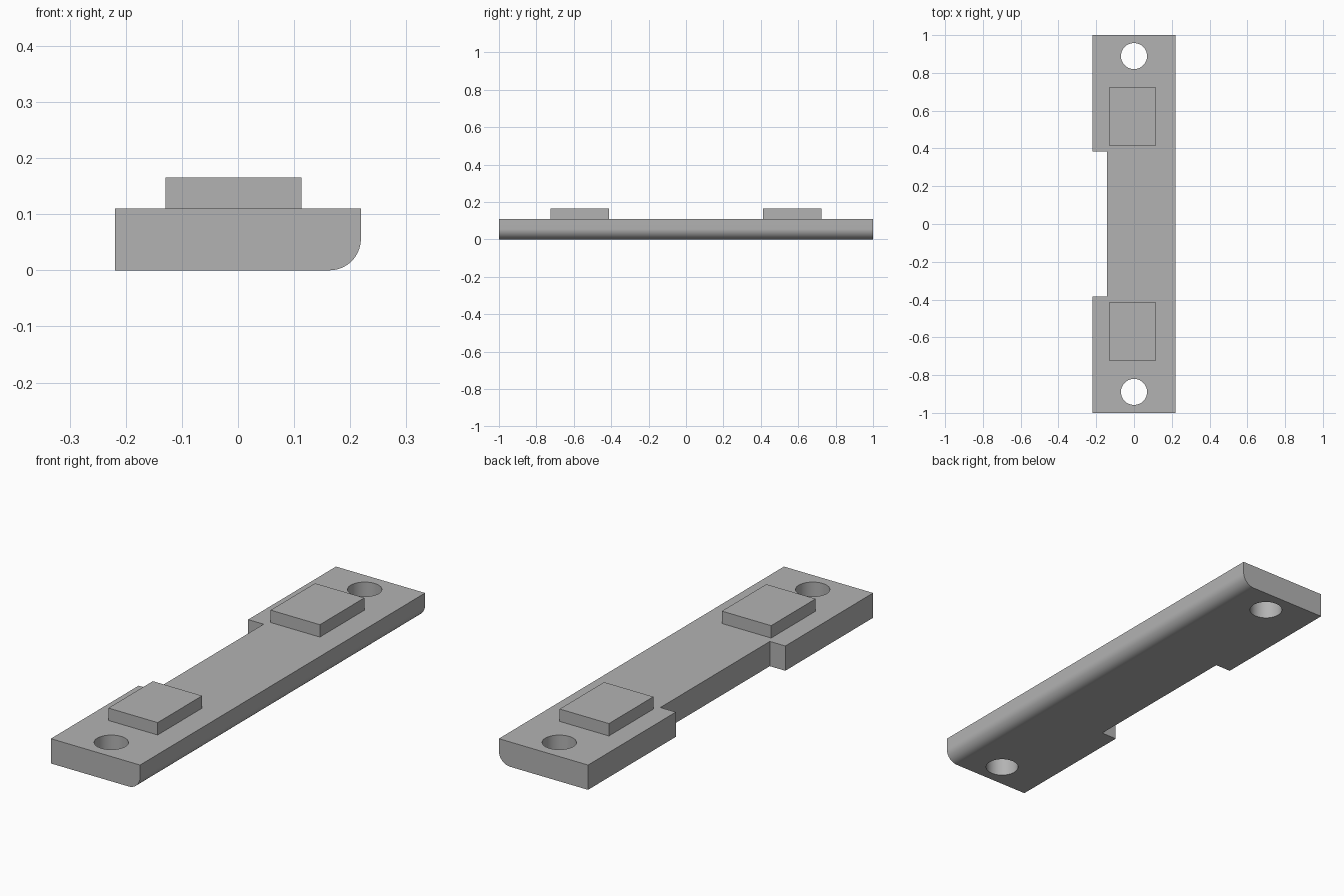
import bpy
import bmesh
from math import cos, sin, pi, radians

default = bpy.data.objects.get("Cube")
if default:
    bpy.data.objects.remove(default, do_unlink=True)

HALF_W, HALF_L, THICK = 0.219, 1.0, 0.11
ROUND = 0.056

grey = bpy.data.materials.new("plain grey")
grey.use_nodes = True
grey.diffuse_color = (0.45, 0.45, 0.45, 1)
grey.node_tree.nodes["Principled BSDF"].inputs["Base Color"].default_value = grey.diffuse_color


def make_object(name, bm):
    bmesh.ops.recalc_face_normals(bm, faces=bm.faces)
    mesh = bpy.data.meshes.new(name)
    bm.to_mesh(mesh)
    bm.free()
    mesh.materials.append(grey)
    obj = bpy.data.objects.new(name, mesh)
    bpy.context.collection.objects.link(obj)
    return obj


def box(name, x0, x1, y0, y1, z0, z1):
    bm = bmesh.new()
    bmesh.ops.create_cube(bm, size=1)
    for v in bm.verts:
        v.co = (x1 if v.co.x > 0 else x0, y1 if v.co.y > 0 else y0, z1 if v.co.z > 0 else z0)
    return make_object(name, bm)


def cylinder(name, y, radius):
    bm = bmesh.new()
    bmesh.ops.create_cone(bm, cap_ends=True, segments=64, radius1=radius, radius2=radius, depth=1)
    bmesh.ops.translate(bm, verts=bm.verts, vec=(0, y, 0))
    return make_object(name, bm)


# Base bar: end profile with one rounded lower edge, extruded along y
profile = [(HALF_W, THICK), (-HALF_W, THICK), (-HALF_W, 0)]
for i in range(17):
    a = -pi / 2 + i * pi / 32
    profile.append((HALF_W - ROUND + ROUND * cos(a), ROUND + ROUND * sin(a)))
bm = bmesh.new()
end = bm.faces.new([bm.verts.new((x, -HALF_L, z)) for x, z in profile])
extruded = bmesh.ops.extrude_face_region(bm, geom=[end], use_keep_orig=True)
moved = [g for g in extruded["geom"] if isinstance(g, bmesh.types.BMVert)]
bmesh.ops.translate(bm, verts=moved, vec=(0, 2 * HALF_L, 0))
base = make_object("base_bar", bm)

# Side notch and screw holes
cutters = [box("notch_cutter", -0.4, -0.143, -0.384, 0.384, -0.5, 0.5)]
cutters += [cylinder(f"{n}_hole_cutter", s * 0.889, 0.069) for n, s in (("front", -1), ("back", 1))]
for cutter in cutters:
    cutter.hide_render = True
    mod = base.modifiers.new(cutter.name, 'BOOLEAN')
    mod.operation = 'DIFFERENCE'
    mod.solver = 'EXACT'
    mod.object = cutter

# Bake the cuts, then discard the cutters
bpy.context.view_layer.update()
graph = bpy.context.evaluated_depsgraph_get()
cut_mesh = bpy.data.meshes.new_from_object(base.evaluated_get(graph))
base.modifiers.clear()
base.data = cut_mesh
for cutter in cutters:
    bpy.data.objects.remove(cutter, do_unlink=True)

# Smooth holes and rounded edge, sharp corners elsewhere
bpy.ops.object.select_all(action='DESELECT')
base.select_set(True)
bpy.context.view_layer.objects.active = base
bpy.ops.object.shade_smooth_by_angle(angle=radians(30))

# Raised pads
box("front_pad", -0.129, 0.113, -0.725, -0.413, THICK, 0.165)
box("back_pad", -0.129, 0.113, 0.413, 0.725, THICK, 0.165)
